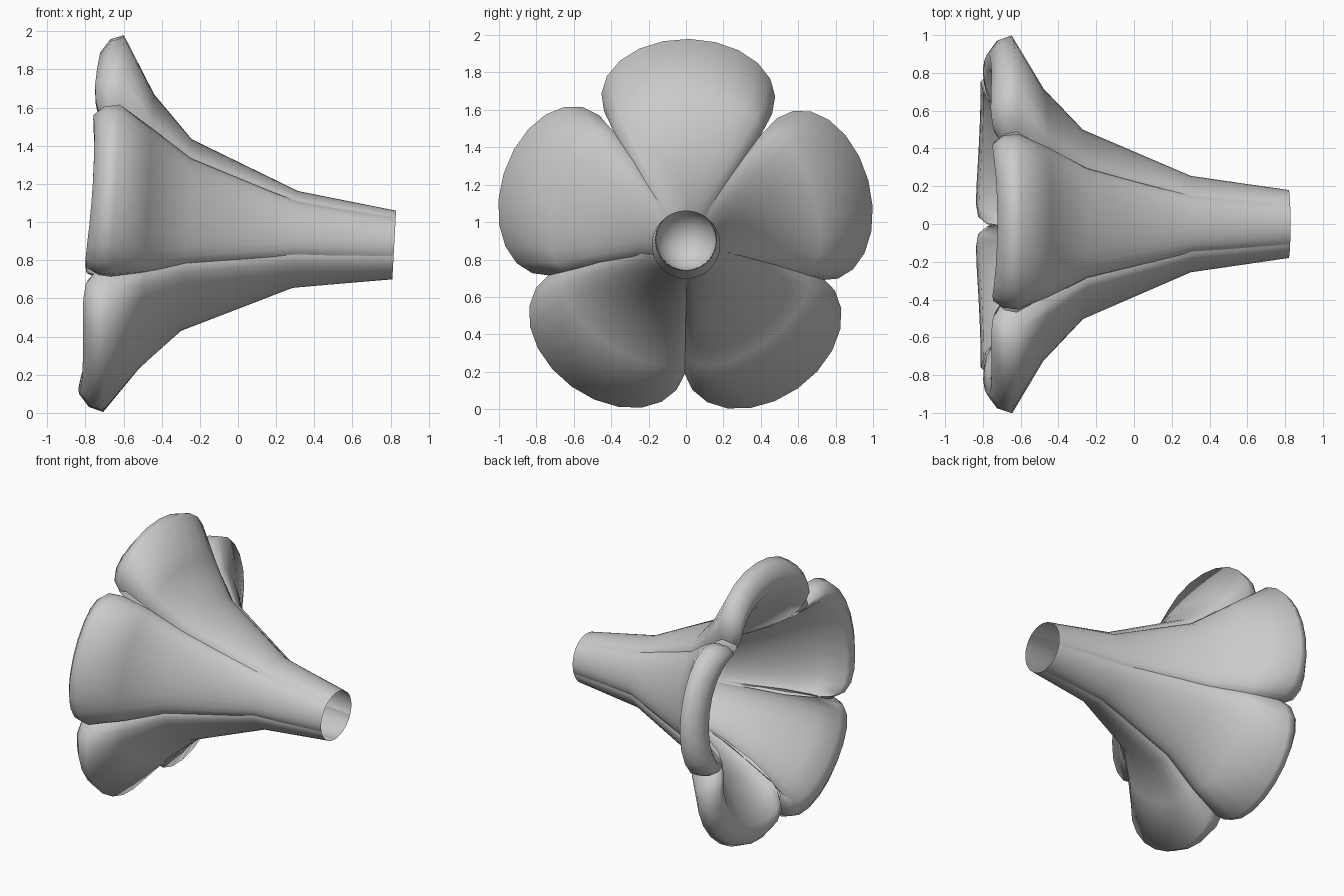
import bpy, bmesh, math
from mathutils import Matrix, Vector

if "Cube" in bpy.data.objects:
    bpy.data.objects.remove(bpy.data.objects["Cube"])

TILT = Matrix.Translation((0, 0, 0.925)) @ Matrix.Rotation(0.055, 4, 'Y')

# petal cross-section arches: x, crown radius, half width, edge radius, arch half-angle,
# forward push of the corners, recess at the seams
STATIONS = [
    (0.82, 0.18, 0.107, 0.145, 36, 0, 0),
    (0.30, 0.255, 0.15, 0.195, 75, 0, 0),
    (-0.27, 0.495, 0.292, 0.38, 95, 0, 0),
    (-0.48, 0.72, 0.395, 0.51, 102, 0, 0),
    (-0.655, 1.02, 0.465, 0.625, 105, 0, 0),          # widest outline
    (-0.725, 0.995, 0.455, 0.61, 105, 0.03, 0.04),    # rolled lip
    (-0.775, 0.92, 0.42, 0.58, 105, 0.055, 0.09),
    (-0.765, 0.83, 0.39, 0.54, 105, 0.05, 0.09),
    (-0.66, 0.70, 0.355, 0.47, 102, 0.01, 0.02),      # inner face
    (-0.50, 0.545, 0.30, 0.385, 95, 0, 0),
    (-0.27, 0.385, 0.225, 0.295, 80, 0, 0),
    (0.0, 0.26, 0.16, 0.21, 60, 0, 0),
    (0.36, 0.16, 0.096, 0.13, 36, 0, 0),
]
SEG = 12


def finish(bm, name):
    bmesh.ops.recalc_face_normals(bm, faces=bm.faces)
    for f in bm.faces:
        f.smooth = True
    me = bpy.data.meshes.new(name)
    bm.to_mesh(me)
    bm.free()
    ob = bpy.data.objects.new(name, me)
    bpy.context.collection.objects.link(ob)
    return ob


def petal(name, deg, size):
    # loft the arches: outside of tube -> lip -> inside of throat
    bm = bmesh.new()
    rows = []
    for x, crown, half, edge, arch, push, recess in STATIONS:
        # the petals fan to their own angle and size toward the lip
        flare = min(1, max(0, (0.82 - x) / 1.4))
        even = 90 - 72 * round((90 - deg) / 72)
        turn = TILT @ Matrix.Rotation(math.radians(even + (deg - even) * flare - 90), 4, 'X')
        crown *= 1 + (size - 1) * flare
        a = math.radians(arch)
        wide = half / math.sin(min(a, math.pi / 2))
        row = []
        for i in range(SEG + 1):
            t = 2 * i / SEG - 1
            y = wide * math.sin(a * t)
            r = edge + (crown - edge) * (math.cos(a * t) - math.cos(a)) / (1 - math.cos(a))
            row.append(bm.verts.new(turn @ Vector((x - push * t * t + recess * t ** 6, y, r))))
        rows.append(row)
    for p, q in zip(rows, rows[1:]):
        for i in range(SEG):
            bm.faces.new((p[i], p[i + 1], q[i + 1], q[i]))
    return finish(bm, name)


# five petals that merge into the tube
for n, (deg, size) in enumerate(((89, 1), (15, 0.99), (-55, 1.02), (-126, 1.02), (163, 1))):
    petal(f"petal_{n + 1}", deg, size)

# hollow rounded cup that closes the throat, domed toward the petals
bm = bmesh.new()
bmesh.ops.create_uvsphere(bm, u_segments=20, v_segments=12, radius=0.165,
                          matrix=Matrix.Rotation(math.pi / 2, 4, 'Y'))
bmesh.ops.delete(bm, geom=[v for v in bm.verts if v.co.x > 0.01], context='VERTS')
bm.transform(TILT @ Matrix.Translation((0.37, 0, 0)))
finish(bm, "throat_cup")
